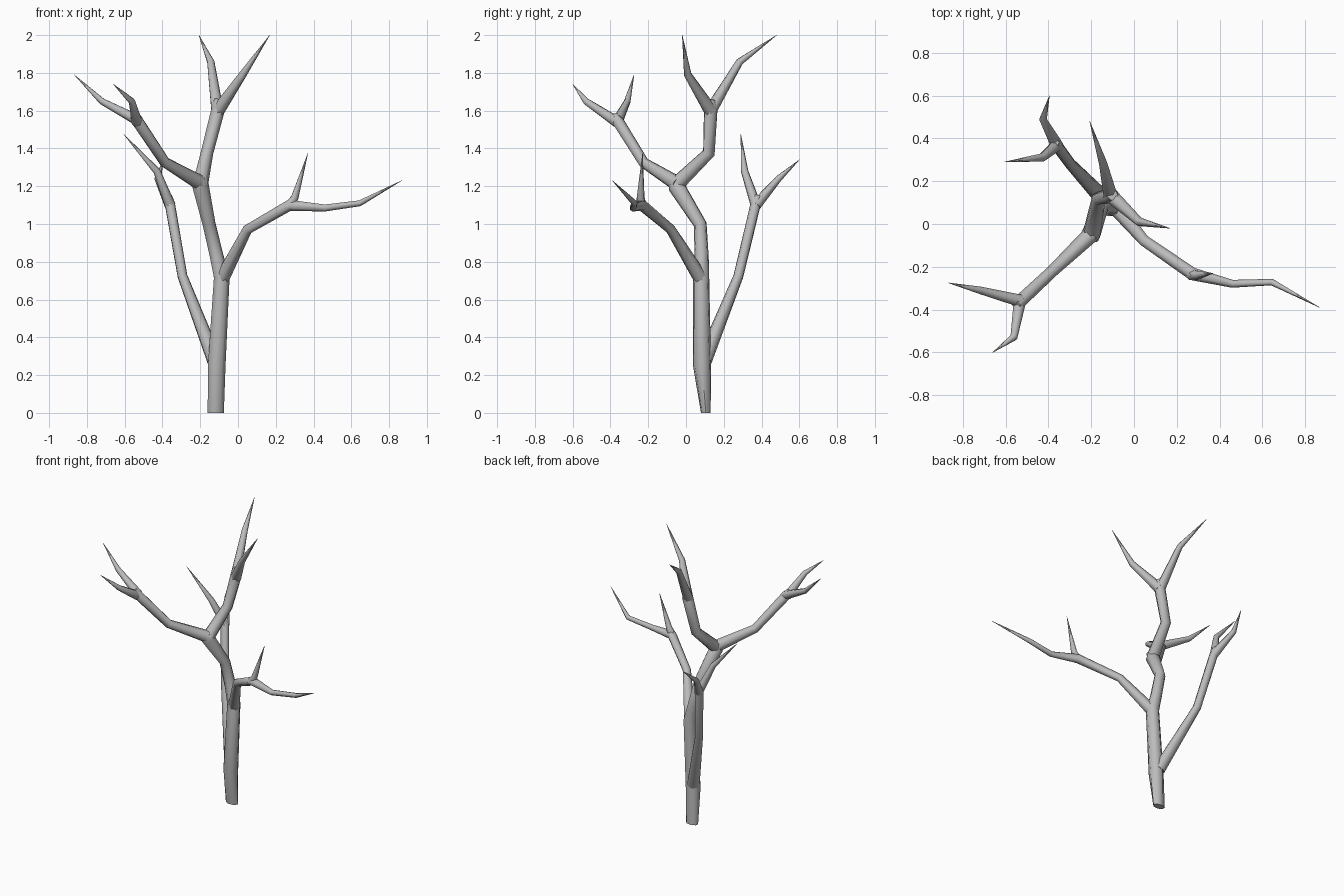
import bpy
import bmesh
from math import cos, sin, tau, radians
from mathutils import Vector

SIDES = 7

if "Cube" in bpy.data.objects:
    bpy.data.objects.remove(bpy.data.objects["Cube"], do_unlink=True)

# Bark material
bark = bpy.data.materials.new("grey bark")
bark.use_nodes = True
bark.diffuse_color = (0.5, 0.5, 0.5, 1)
bark.node_tree.nodes["Principled BSDF"].inputs["Base Color"].default_value = (0.5, 0.5, 0.5, 1)


def limb(name, points, squash_base=False):
    """Tapered tube through (x, y, z, radius); a thin last point makes a tip."""
    pos = [Vector(p[:3]) for p in points]
    dirs = [(b - a).normalized() for a, b in zip(pos, pos[1:])]
    bm = bmesh.new()
    rings = []
    side = None
    for i, p in enumerate(pos):
        t = (dirs[max(i - 1, 0)] + dirs[min(i, len(dirs) - 1)]).normalized()
        if squash_base and i == 0:
            t = Vector((0, 0, 1))
        if side is None:
            side = Vector((1, 0, 0)) if abs(t.x) < 0.9 else Vector((0, 1, 0))
        side = (side - t * side.dot(t)).normalized()
        up = t.cross(side)
        r = points[i][3]
        ring = []
        for k in range(SIDES):
            a = tau * k / SIDES
            flat = 0.58 if squash_base and i == 0 else 1
            ring.append(bm.verts.new(p + r * (side * cos(a) + up * sin(a) * flat)))
        rings.append(ring)
    for lower, upper in zip(rings, rings[1:]):
        for k in range(SIDES):
            n = (k + 1) % SIDES
            bm.faces.new((lower[k], lower[n], upper[n], upper[k]))
    bm.faces.new(rings[0][::-1])
    bm.faces.new(rings[-1])
    mesh = bpy.data.meshes.new(name)
    bm.to_mesh(mesh)
    bm.free()
    mesh.materials.append(bark)
    obj = bpy.data.objects.new(name, mesh)
    bpy.context.collection.objects.link(obj)
    bpy.ops.object.select_all(action="DESELECT")
    obj.select_set(True)
    bpy.context.view_layer.objects.active = obj
    bpy.ops.object.shade_smooth_by_angle(angle=radians(60))


TIP = 0.001

# Trunk up to the high fork
limb("trunk", [(-.12, .105, 0, .045), (-.115, .085, .25, .049), (-.088, .08, .72, .044),
               (-.115, .083, .83, .038), (-.155, .075, 1.0, .036), (-.2, -.05, 1.2, .046),
               (-.205, -.065, 1.24, .03)], squash_base=True)

# Upper limb and its twigs
limb("upper_limb", [(-.2, -.05, 1.21, .042), (-.165, .12, 1.375, .034),
                    (-.105, .13, 1.61, .037), (-.1, .135, 1.66, .025)])
limb("upper_back_twig", [(-.11, .13, 1.6, .034), (-.145, .285, 1.86, .02), (-.207, .48, 2, TIP)])
limb("upper_front_twig", [(-.105, .13, 1.6, .036), (.025, .01, 1.79, .021), (.168, -.02, 2, TIP)])

# Front right limb and its twigs
limb("front_limb", [(-.19, -.04, 1.21, .042), (-.385, -.225, 1.325, .029),
                    (-.535, -.365, 1.55, .032), (-.55, -.38, 1.575, .022)])
limb("front_outer_twig", [(-.53, -.36, 1.55, .03), (-.72, -.31, 1.65, .018), (-.867, -.275, 1.79, TIP)])
limb("front_inner_twig", [(-.535, -.365, 1.54, .03), (-.562, -.53, 1.65, .018), (-.66, -.6, 1.74, TIP)])

# Left limb and its upright twig
limb("left_limb", [(-.09, .085, .7, .04), (.05, -.08, .97, .027), (.275, -.235, 1.1, .031),
                   (.46, -.28, 1.085, .019), (.645, -.272, 1.11, .016), (.867, -.39, 1.23, TIP)])
limb("left_twig", [(.265, -.235, 1.09, .028), (.3, -.24, 1.14, .021), (.37, -.23, 1.375, TIP)])

# Low back limb and its twigs
limb("back_limb", [(-.125, .098, .28, .042), (-.295, .278, .725, .027),
                   (-.362, .37, 1.11, .028), (-.37, .38, 1.15, .02)])
limb("back_outer_twig", [(-.36, .37, 1.1, .029), (-.43, .31, 1.28, .02), (-.605, .29, 1.475, TIP)])
limb("back_inner_twig", [(-.36, .37, 1.1, .03), (-.425, .49, 1.24, .018), (-.395, .6, 1.34, TIP)])
